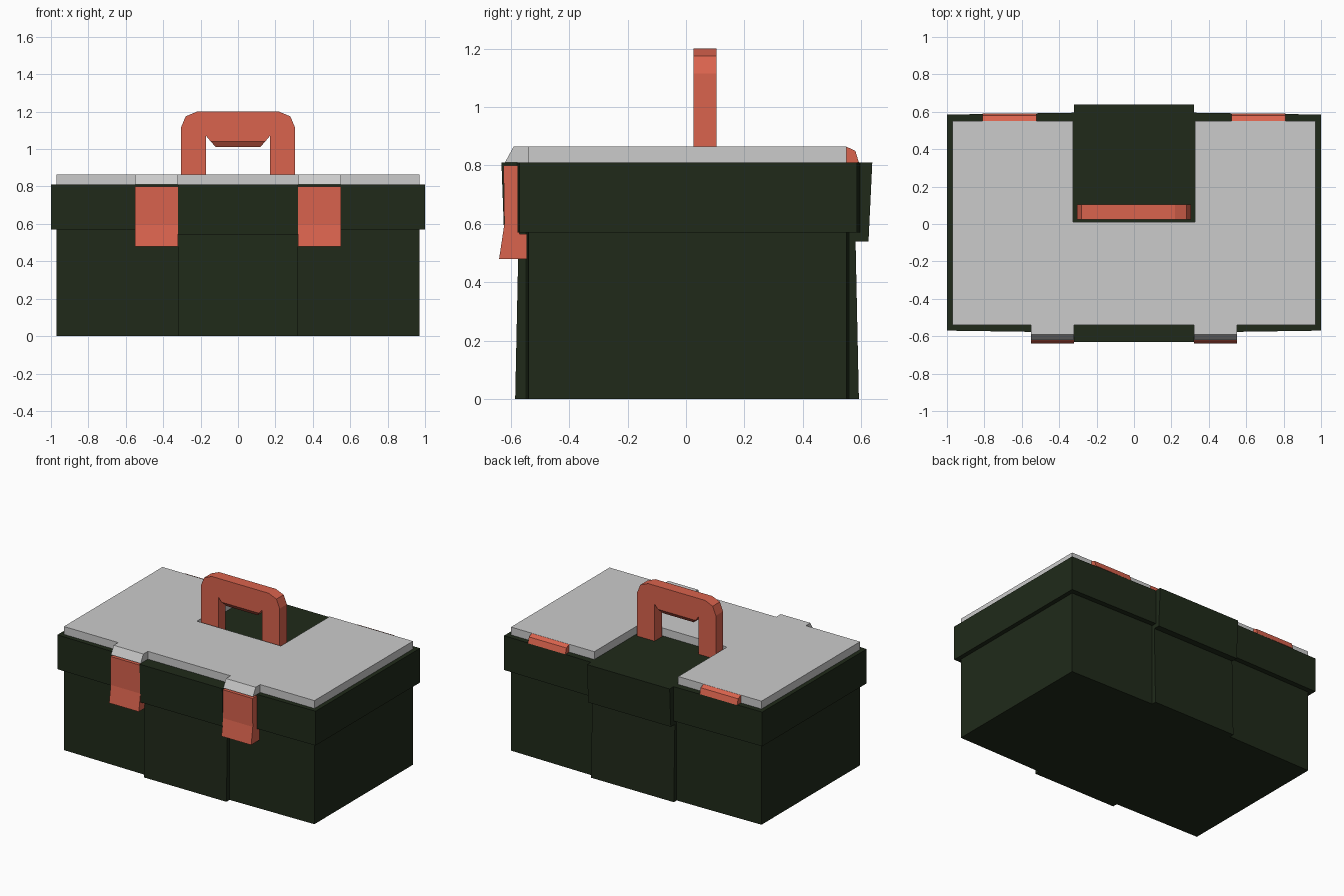
import bpy, bmesh
from mathutils import Vector

if "Cube" in bpy.data.objects:
    bpy.data.objects.remove(bpy.data.objects["Cube"])


def material(name, rgb):
    m = bpy.data.materials.new(name)
    m.diffuse_color = (*rgb, 1)
    m.use_nodes = True
    m.node_tree.nodes["Principled BSDF"].inputs["Base Color"].default_value = m.diffuse_color
    return m


GREEN = material("dark_green", (0.014, 0.023, 0.010))
RED = material("coral_red", (0.70, 0.125, 0.075))


def prism(name, outline, axis, lo, hi, mat=None):
    """Extrude a 2D outline along an axis: x takes (y,z), y takes (x,z), z takes (x,y)."""
    place = {"x": lambda a, b, t: (t, a, b),
             "y": lambda a, b, t: (a, t, b),
             "z": lambda a, b, t: (a, b, t)}[axis]
    step = Vector(place(0, 0, hi - lo))
    bm = bmesh.new()
    base = bm.faces.new([bm.verts.new(place(a, b, lo)) for a, b in outline])
    ext = bmesh.ops.extrude_face_region(bm, geom=[base], use_keep_orig=True)
    top = [v for v in ext["geom"] if isinstance(v, bmesh.types.BMVert)]
    bmesh.ops.translate(bm, verts=top, vec=step)
    bmesh.ops.recalc_face_normals(bm, faces=bm.faces)
    mesh = bpy.data.meshes.new(name)
    bm.to_mesh(mesh)
    bm.free()
    if mat:
        mesh.materials.append(mat)
    ob = bpy.data.objects.new(name, mesh)
    bpy.context.collection.objects.link(ob)
    return ob


def mirrored(half):
    """Complete an outline that is symmetric in its first coordinate."""
    return half + [(-a, b) for a, b in reversed(half)]


# Box body and the wider rim, both bowed slightly towards the middle
prism("box_body", mirrored([(0.32, -0.55), (0.97, -0.54), (0.97, 0.55), (0.32, 0.56)]),
      "z", 0, 0.57, GREEN)
prism("rim", mirrored([(0.32, -0.58), (1.0, -0.57), (1.0, 0.585), (0.32, 0.595)]),
      "z", 0.57, 0.81, GREEN)

# Raised centre panels on front and back, tapering on the body, flaring on the rim
prism("front_panel", [(-0.55, 0), (-0.585, 0), (-0.573, 0.57), (-0.55, 0.57)],
      "x", -0.32, 0.32, GREEN)
prism("back_panel", [(0.56, 0), (0.592, 0), (0.58, 0.57), (0.56, 0.57)],
      "x", -0.32, 0.32, GREEN)
prism("front_rim_panel", [(-0.55, 0.54), (-0.622, 0.54), (-0.632, 0.81), (-0.55, 0.81)],
      "x", -0.32, 0.32, GREEN)
prism("back_rim_panel", [(0.56, 0.54), (0.625, 0.54), (0.638, 0.81), (0.56, 0.81)],
      "x", -0.32, 0.32, GREEN)

# Lid plate with the handle recess cut in from the back
prism("lid_plate", mirrored([(0.97, -0.54), (0.97, 0.55), (0.325, 0.55), (0.325, 0.01)]),
      "z", 0.81, 0.865)

# Latches with their lid tabs, and rear hinges
for side, s in (("right", 1), ("left", -1)):
    x0, x1 = sorted((0.32 * s, 0.55 * s))
    prism(side + "_lid_tab", [(-0.54, 0.81), (-0.62, 0.81), (-0.59, 0.865), (-0.54, 0.865)],
          "x", x0, x1)
    prism(side + "_latch", [(-0.57, 0.80), (-0.625, 0.80), (-0.622, 0.60), (-0.64, 0.48),
                            (-0.54, 0.48), (-0.54, 0.565), (-0.57, 0.565)],
          "x", x0, x1, RED)
    x0, x1 = sorted((0.52 * s, 0.81 * s))
    prism(side + "_hinge", [(0.55, 0.81), (0.592, 0.81), (0.58, 0.85), (0.55, 0.864)],
          "x", x0, x1, RED)

# Carry handle
prism("handle", mirrored([(0.305, 0.81), (0.305, 1.115), (0.28, 1.175), (0.22, 1.20)])
      [:4] + [(-0.22, 1.20), (-0.28, 1.175), (-0.305, 1.115), (-0.305, 0.81),
              (-0.17, 0.81), (-0.17, 1.07), (-0.145, 1.04),
              (0.145, 1.04), (0.17, 1.07), (0.17, 0.81)],
      "y", 0.025, 0.105, RED)

# Finger grip under the handle bar, narrowed at its lower edge
grip = prism("handle_grip", [(0.145, 1.04), (0.12, 1.012), (-0.12, 1.012), (-0.145, 1.04)],
             "y", 0.025, 0.105, RED)
for v in grip.data.vertices:
    if v.co.z < 1.03:
        v.co.y = 0.065 + (v.co.y - 0.065) * 0.5
